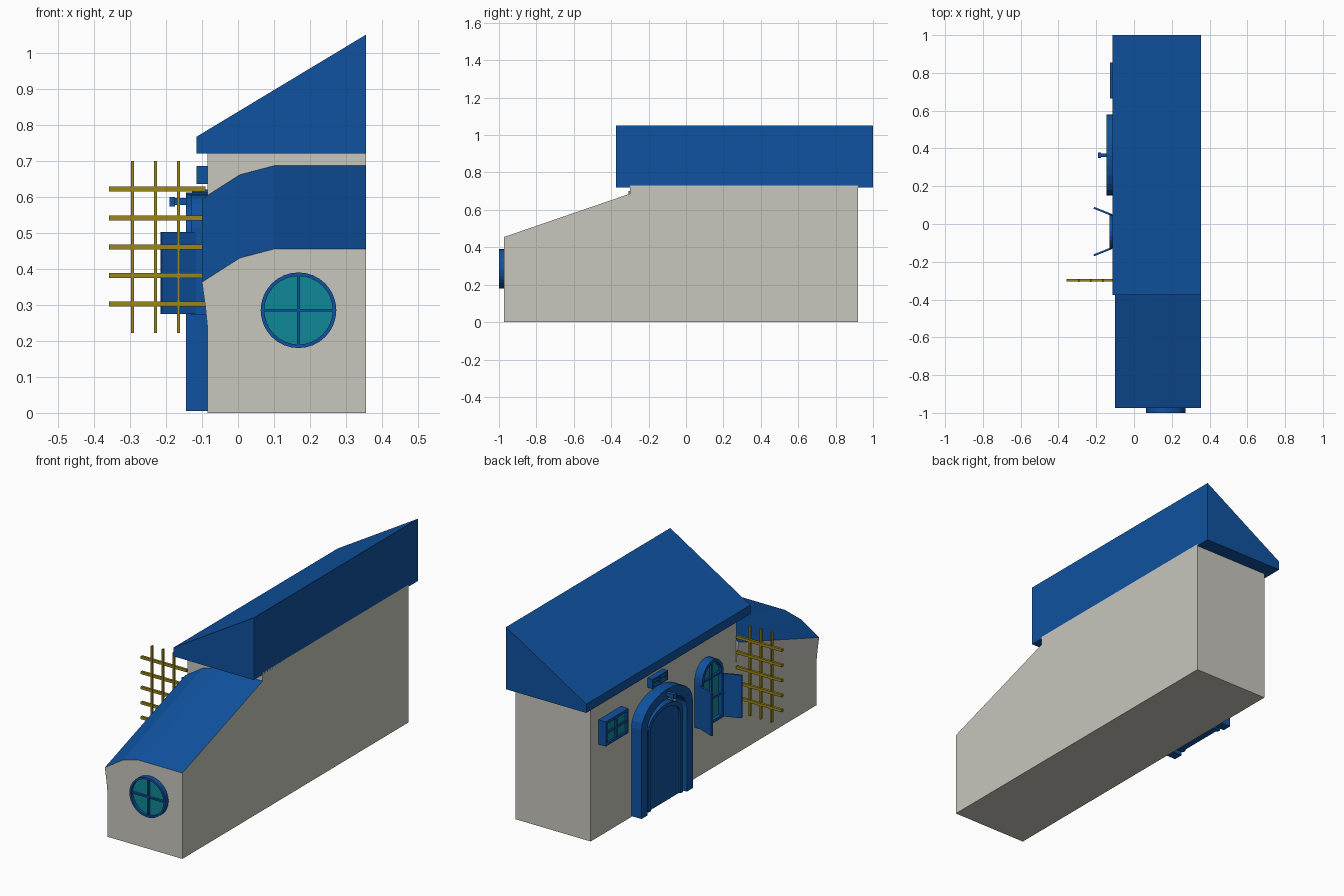
import bpy, bmesh, math
from mathutils import Vector

if "Cube" in bpy.data.objects:
    bpy.data.objects.remove(bpy.data.objects["Cube"])


def material(name, rgb):
    m = bpy.data.materials.new(name)
    m.diffuse_color = (*rgb, 1)
    m.use_nodes = True
    m.node_tree.nodes["Principled BSDF"].inputs["Base Color"].default_value = m.diffuse_color
    return m


WALL = material("plaster", (0.58, 0.57, 0.51))
BLUE = material("blue_paint", (0.005, 0.085, 0.35))
TEAL = material("glass", (0.005, 0.25, 0.31))
WOOD = material("trellis_wood", (0.33, 0.24, 0.01))


def finish(name, bm, *mats):
    bmesh.ops.recalc_face_normals(bm, faces=bm.faces)
    me = bpy.data.meshes.new(name)
    bm.to_mesh(me)
    bm.free()
    for m in mats:
        me.materials.append(m)
    ob = bpy.data.objects.new(name, me)
    bpy.context.collection.objects.link(ob)
    return ob


def place(p, d, axis):
    # axis x: profile is (y, z); axis y: (x, z); axis z: (x, y)
    return {"x": (d, p[0], p[1]), "y": (p[0], d, p[1]), "z": (p[0], p[1], d)}[axis]


def loft(name, pts0, d0, pts1, d1, axis, mat, mat2=None, mat2_sides=()):
    bm = bmesh.new()
    a = [bm.verts.new(place(p, d0, axis)) for p in pts0]
    b = [bm.verts.new(place(p, d1, axis)) for p in pts1]
    n = len(a)
    bm.faces.new(a)
    bm.faces.new(b)
    for i in range(n):
        j = (i + 1) % n
        f = bm.faces.new((a[i], a[j], b[j], b[i]))
        f.material_index = 1 if i in mat2_sides else 0
    return finish(name, bm, *([mat, mat2] if mat2 else [mat]))


def prism(name, pts, d0, d1, axis, mat):
    return loft(name, pts, d0, pts, d1, axis, mat)


def ring(name, outer, inner, d0, d1, axis, mat, closed=True):
    bm = bmesh.new()
    rows = [[bm.verts.new(place(p, d, axis)) for p in path]
            for path, d in ((outer, d0), (outer, d1), (inner, d1), (inner, d0))]
    n = len(outer)
    for i in range(n if closed else n - 1):
        j = (i + 1) % n
        for k in range(4):
            r, s = rows[k], rows[(k + 1) % 4]
            bm.faces.new((r[i], r[j], s[j], s[i]))
    if not closed:
        for i in (0, n - 1):
            bm.faces.new([r[i] for r in rows])
    return finish(name, bm, mat)


def box(name, x0, x1, y0, y1, z0, z1, mat):
    return prism(name, [(x0, y0), (x1, y0), (x1, y1), (x0, y1)], z0, z1, "z", mat)


def rect(c0, c1, w, h):
    return [(c0 - w, c1 - h), (c0 + w, c1 - h), (c0 + w, c1 + h), (c0 - w, c1 + h)]


def arch(c, w, z0, spring, rise, n=12):
    top = [(c + w * math.cos(math.pi * i / n), spring + rise * math.sin(math.pi * i / n))
           for i in range(n + 1)]
    return [(c + w, z0)] + top + [(c - w, z0)]


def circle(cx, cz, r, n=32):
    return [(cx + r * math.cos(2 * math.pi * i / n), cz + r * math.sin(2 * math.pi * i / n))
            for i in range(n)]


# Main house block and its lean-to roof
box("main_walls", -0.085, 0.355, -0.30, 0.92, 0, 0.73, WALL)
prism("main_roof", [(-0.115, 0.72), (0.355, 0.72), (0.355, 1.05), (-0.115, 0.767)],
      -0.375, 1.0, "y", BLUE)

# Front extension: flared side wall, sloping blue roof faces
low = [(0.355, 0), (0.355, 0.455), (0.10, 0.455), (0.005, 0.43),
       (-0.10, 0.363), (-0.090, 0.29), (-0.085, 0.24), (-0.085, 0)]
high = [(x, z + 0.232 if z else 0) for x, z in low]
loft("front_extension", low, -0.973, high, -0.298, "y", WALL, BLUE, (1, 2, 3))

# Round front window
C = (0.168, 0.285)
ring("round_window_frame", circle(*C, 0.105), circle(*C, 0.095), -1.0, -0.965, "y", BLUE)
prism("round_window_glass", circle(*C, 0.097), -0.985, -0.965, "y", TEAL)
prism("round_window_bar_v", rect(*C, 0.004, 0.097), -0.997, -0.98, "y", BLUE)
prism("round_window_bar_h", rect(*C, 0.097, 0.004), -0.996, -0.98, "y", BLUE)

# Door with arched surround
D = 0.365
ring("door_surround", arch(D, 0.215, 0.005, 0.475, 0.137), arch(D, 0.165, 0.005, 0.455, 0.107),
     -0.145, -0.08, "x", BLUE, closed=False)
ring("door_trim", arch(D, 0.145, 0.01, 0.44, 0.09), arch(D, 0.125, 0.01, 0.43, 0.08),
     -0.137, -0.08, "x", BLUE, closed=False)
prism("door_panel", arch(D, 0.127, 0.01, 0.43, 0.082), -0.128, -0.08, "x", BLUE)
box("door_lamp_arm", -0.187, -0.13, 0.355, 0.373, 0.577, 0.597, BLUE)
box("door_lamp_tip", -0.19, -0.175, 0.350, 0.378, 0.573, 0.600, BLUE)

# Small rectangular windows
for name, y, z, w, h, x in (("back_window", 0.76, 0.555, 0.095, 0.065, -0.128),
                            ("over_door_window", 0.38, 0.66, 0.065, 0.025, -0.115)):
    t = min(0.014, h * 0.3)
    ring(name + "_frame", rect(y, z, w, h), rect(y, z, w - t, h - t), x, -0.08, "x", BLUE)
    prism(name + "_glass", rect(y, z, w - t, h - t), x + 0.01, -0.08, "x", TEAL)
    prism(name + "_bar_v", rect(y, z, t * 0.4, h - t), x + 0.002, -0.09, "x", BLUE)
    prism(name + "_bar_h", rect(y, z, w - t, t * 0.4), x + 0.003, -0.09, "x", BLUE)

# Arched window
W = -0.04
ring("arched_window_frame", arch(W, 0.09, 0.272, 0.515, 0.093), arch(W, 0.074, 0.288, 0.515, 0.077),
     -0.13, -0.08, "x", BLUE)
prism("arched_window_glass", arch(W, 0.076, 0.286, 0.515, 0.079), -0.112, -0.08, "x", TEAL)
prism("arched_window_bar_v", rect(W, 0.44, 0.005, 0.152), -0.124, -0.1, "x", BLUE)
for i, z in enumerate((0.40, 0.512)):
    prism(f"arched_window_bar_h{i}", rect(W, z, 0.075, 0.005), -0.123, -0.1, "x", BLUE)

# Open shutters, mirrored about the window centre
for side, name in ((-1, "front_shutter"), (1, "back_shutter")):
    a, b = Vector((-0.118, W + side * 0.088)), Vector((-0.213, W + side * 0.126))
    off = Vector(((b - a).y, -(b - a).x)).normalized() * 0.005
    prism(name, [tuple(p) for p in (a + off, b + off, b - off, a - off)], 0.275, 0.502, "z", BLUE)

# Trellis
for i, z in enumerate((0.302, 0.381, 0.461, 0.541, 0.622)):
    box(f"trellis_rail_{i}", -0.358, -0.09, -0.304, -0.291, z - 0.007, z + 0.007, WOOD)
for i, x in enumerate((-0.293, -0.229, -0.165)):
    box(f"trellis_post_{i}", x - 0.004, x + 0.004, -0.307, -0.294, 0.222, 0.70, WOOD)
